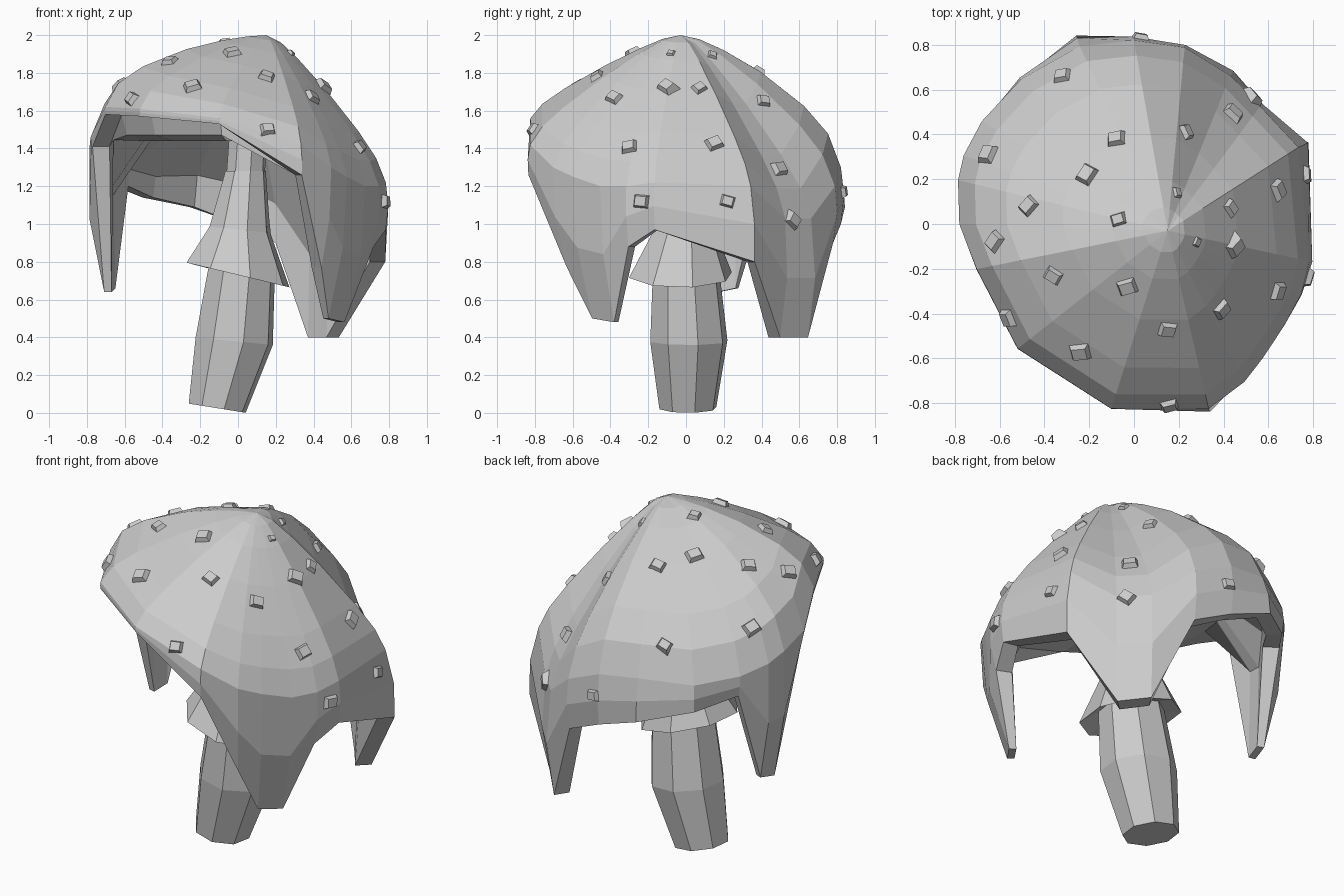
import bpy
import bmesh
import random
from math import cos, sin, radians, sqrt, tau
from mathutils import Vector, Matrix
from mathutils.bvhtree import BVHTree

random.seed(4)
if "Cube" in bpy.data.objects:
    bpy.data.objects.remove(bpy.data.objects["Cube"], do_unlink=True)

grey = bpy.data.materials.new("mid_grey")
grey.use_nodes = True
grey.diffuse_color = (0.6, 0.6, 0.6, 1)
grey.node_tree.nodes["Principled BSDF"].inputs["Base Color"].default_value = (0.6, 0.6, 0.6, 1)


def add_object(name, bm):
    mesh = bpy.data.meshes.new(name)
    bm.to_mesh(mesh)
    mesh.materials.append(grey)
    obj = bpy.data.objects.new(name, mesh)
    bpy.context.collection.objects.link(obj)


def loft(rings, close_top=False, close_bottom=False):
    """Skin rings of points, listed from top to bottom of the outside."""
    bm = bmesh.new()
    loops = [[bm.verts.new(p) for p in ring] for ring in rings]
    count = len(loops[0])
    for upper, lower in zip(loops, loops[1:]):
        for i in range(count):
            j = (i + 1) % count
            bm.faces.new((upper[i], lower[i], lower[j], upper[j]))
    if close_top:
        bm.faces.new(loops[0])
    if close_bottom:
        bm.faces.new(loops[-1][::-1])
    bmesh.ops.remove_doubles(bm, verts=bm.verts, dist=0.001)
    return bm


def polar(angle, radius, z):
    a = radians(angle)
    return Vector((radius * cos(a), radius * sin(a), z))


# Cap columns: angle, shoulder radius and height, rim radius and height, straightness
columns = [
    (-12, .80, 1.22, .80, .97, .75), (25, .81, 1.2, .86, .80, .8),
    (43, .77, 1.03, .73, .40, .75), (57, .79, 1.03, .77, .40, .75),
    (74, .82, 1.2, .81, .90, .6), (90, .82, 1.3, .82, 1.0, .45),
    (107, .83, 1.33, .88, 1.09, .45), (128, .82, 1.3, .82, 1.14, .45),
    (146, .82, 1.33, .79, 1.2, .42), (158, .82, 1.37, .74, .66, .35),
    (166, .81, 1.41, .73, .64, .28), (180, .78, 1.46, .77, 1.41, .2),
    (196, .73, 1.62, .73, 1.58, .2), (227, .76, 1.61, .76, 1.57, .5),
    (263, .83, 1.56, .83, 1.53, .72), (292, .89, 1.42, .9, 1.26, .75),
    (305, .86, 1.3, .77, .77, .7), (314, .83, 1.25, .69, .50, .7),
    (326, .81, 1.2, .68, .48, .7), (337, .81, 1.2, .78, .88, .75),
]
apex = Vector((0.15, -0.03, 2))


def dome_point(column, f):
    shoulder, straight = polar(*column[:3]), column[5]
    cone = (sqrt(f * f + 0.01) - 0.1) / 0.905
    drop = straight * cone + (1 - straight) * (1 - sqrt(1 - f * f))
    p = apex.lerp(shoulder, f)
    p.z = apex.z + (shoulder.z - apex.z) * drop
    return p


def skirt_point(column, f, inset=0):
    angle, r1, z1, r2, z2 = column[:5]
    bulge = 0.16 * f * (1 - f) * min(1, (z1 - z2) * 1.4)
    return polar(angle, r1 + (r2 - r1) * f + bulge - inset, z1 + (z2 - z1) * f)


def inner_rim(column):
    return skirt_point(column, 1, 0.04 if 0.45 < column[4] < 0.7 else 0.09)


def inner_wall(column):
    p = skirt_point(column, 0.3, 0.12)
    p.z = min(p.z, 1.47)
    return p


rings = [[dome_point(c, f) for c in columns] for f in (0, .12, .27, .5, .77, .92, 1)]
rings += [[skirt_point(c, f) for c in columns] for f in (.5, 1)]
tree = BVHTree.FromBMesh(loft(rings))

# Underside: a shallow hollow behind the rim and the hanging points
rings.append([inner_rim(c) for c in columns])
rings.append([inner_wall(c) for c in columns])
rings.append([polar(c[0], 0.5, 1.44) for c in columns])
rings.append([Vector((0, 0, 1.47))] * len(columns))
add_object("cap", loft(rings))


# Stem and its ring: centre x, centre y, height, radius, tilt
def tilted_ring(cx, cy, z, r, tilt, sides=8):
    points = []
    for i in range(sides):
        a = tau * (i + 0.3) / sides
        points.append((cx + r * cos(a), cy + r * sin(a), z - tilt * r * cos(a)))
    return points


stem = [(.06, 0, 1.6, .1, 0), (.04, 0, 1.25, .105, 0), (.02, 0, .76, .18, .1),
        (-.02, .015, .38, .21, .1), (-.11, .01, .025, .155, .16)]
add_object("stem", loft([tilted_ring(*s) for s in stem], True, True))

collar = [(.04, 0, 1.28, .11, 0), (.01, -.01, .97, .165, .1),
          (0, -.03, .73, .28, .24), (.01, -.01, .75, .18, .1)]
add_object("stem_ring", loft([tilted_ring(*s) for s in collar]))


# Raised square flecks on the cap
def fleck(bm, hit, normal):
    size = min(0.1, 0.02 + 0.22 * (hit - Vector((.24, .02, 2))).length)
    size *= random.uniform(0.85, 1.1)
    place = Matrix.Translation(hit) @ normal.to_track_quat("Z", "Y").to_matrix().to_4x4()
    place = place @ Matrix.Rotation(random.uniform(-0.7, 0.7), 4, "Z")
    for v in bmesh.ops.create_cube(bm, size=1)["verts"]:
        taper = 0.6 if v.co.z > 0 else 1
        v.co = place @ Vector((v.co.x * size * taper, v.co.y * size * .85 * taper,
                               v.co.z * size * .5))


top_spots = [(-.32, .66), (-.08, .38), (.23, .41), (-.21, .22), (.19, .14),
             (-.47, .08), (-.07, .02), (.43, .07), (.64, .15), (-.62, -.08),
             (-.36, -.23), (-.03, -.28), (.45, -.1), (.64, -.3), (.39, -.38),
             (.15, -.47), (-.24, -.57), (-.56, -.42), (.44, .49), (-.65, .31),
             (.28, -.08)]
side_spots = [(-17, 1.12), (16, 1.12), (47, 1.02), (88, 1.17), (281, 1.5)]
flecks = bmesh.new()
rays = [(Vector((x, y, 3)), Vector((0, 0, -1))) for x, y in top_spots]
rays += [(polar(a, 2, z), -polar(a, 1, 0)) for a, z in side_spots]
for origin, direction in rays:
    hit, normal, _, _ = tree.ray_cast(origin, direction)
    if hit:
        fleck(flecks, hit, normal)
add_object("cap_flecks", flecks)
